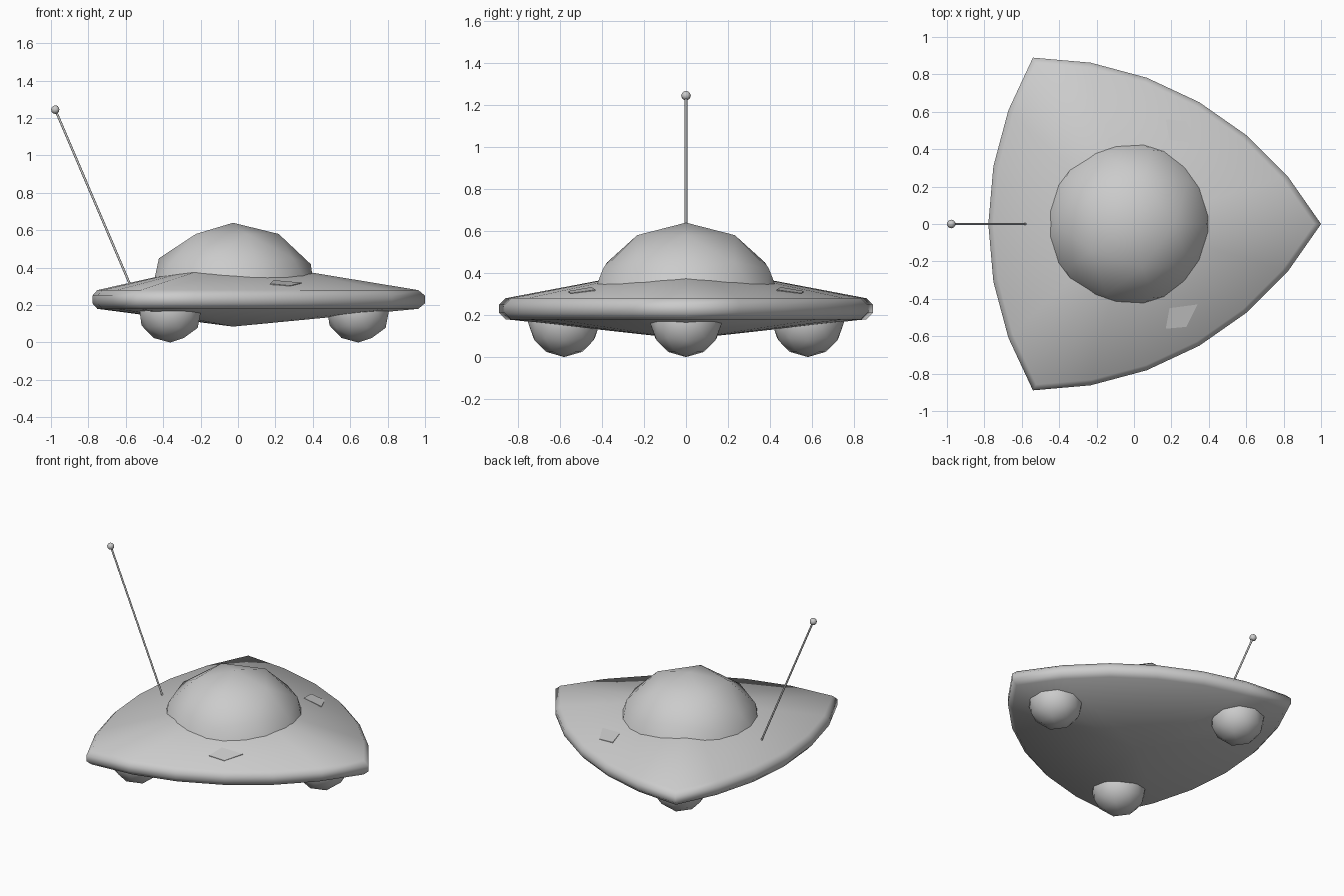
import bpy, bmesh
from math import cos, sin, radians, pi, sqrt
from mathutils import Vector

if "Cube" in bpy.data.objects:
    bpy.data.objects.remove(bpy.data.objects["Cube"])

CX = -0.027                 # centre of the three-cornered hull
CORNER = 1.027              # centre-to-corner distance
TOP, TOP_RIM = 0.443, 0.28  # hull apex and upper rim height


def finish(bm, name, angle=None):
    bmesh.ops.recalc_face_normals(bm, faces=bm.faces)
    mesh = bpy.data.meshes.new(name)
    bm.to_mesh(mesh)
    bm.free()
    obj = bpy.data.objects.new(name, mesh)
    bpy.context.collection.objects.link(obj)
    if angle:
        bpy.ops.object.select_all(action='DESELECT')
        obj.select_set(True)
        bpy.context.view_layer.objects.active = obj
        bpy.ops.object.shade_smooth_by_angle(angle=radians(angle))
    return obj


def ball(name, loc, radius, height, half=False):
    bm = bmesh.new()
    bmesh.ops.create_icosphere(bm, subdivisions=2, radius=1)
    if half:
        low = [v for v in bm.verts if v.co.z < -0.01]
        bmesh.ops.delete(bm, geom=low, context='VERTS')
    bmesh.ops.scale(bm, vec=(radius, radius, height), verts=bm.verts)
    bmesh.ops.translate(bm, vec=loc, verts=bm.verts)
    return finish(bm, name, 60)


# Rounded-triangle outline: three arcs, each centred on the opposite corner
outline = []
for k in range(3):
    a = 2 * pi * k / 3
    opposite = Vector((cos(a + 4 * pi / 3), sin(a + 4 * pi / 3))) * CORNER
    for i in range(6):
        t = a + radians(30 + 10 * i)
        outline.append(opposite + CORNER * sqrt(3) * Vector((cos(t), sin(t))))

# Hull: rings at different heights, closed by two shallow apexes
bm = bmesh.new()
rings = []
for scale, z in ((0.965, 0.18), (1, 0.21), (1, 0.25), (0.965, TOP_RIM)):
    rings.append([bm.verts.new((CX + p.x * scale, p.y * scale, z)) for p in outline])
bottom = bm.verts.new((CX, 0, 0.085))
top = bm.verts.new((CX, 0, TOP))
n = len(outline)
for i in range(n):
    j = (i + 1) % n
    for lo, hi in zip(rings, rings[1:]):
        bm.faces.new((lo[i], lo[j], hi[j], hi[i]))
    bm.faces.new((bottom, rings[0][j], rings[0][i]))
    bm.faces.new((top, rings[-1][i], rings[-1][j]))
finish(bm, "hull", 75)

# Dome and three ball feet
ball("dome", (CX, 0, 0.24), 0.465, 0.40, half=True)
for k in range(3):
    a = 2 * pi * k / 3
    ball(f"foot_{k + 1}", (CX + 0.67 * cos(a), 0.67 * sin(a), 0.165), 0.172, 0.165)

# Leaning antenna with a ball tip
base, tip = Vector((-0.573, 0, 0.30)), Vector((-0.977, 0, 1.245))
axis = tip - base
bm = bmesh.new()
bmesh.ops.create_cone(bm, cap_ends=True, segments=12, radius1=0.006, radius2=0.006,
                      depth=axis.length)
bmesh.ops.rotate(bm, cent=(0, 0, 0), verts=bm.verts,
                 matrix=axis.to_track_quat('Z', 'Y').to_matrix())
bmesh.ops.translate(bm, vec=(base + tip) / 2, verts=bm.verts)
finish(bm, "antenna_rod", 40)
ball("antenna_tip", tip, 0.023, 0.023)

# Thin four-sided plates lying on the sloping hull, mirrored in y
slope = (TOP - TOP_RIM) / 0.727
for side, label in ((1, "back"), (-1, "front")):
    bm = bmesh.new()
    layers = []
    for lift in (-0.010, 0.002):
        layer = []
        for x, y in ((0.19, 0.45), (0.34, 0.43), (0.28, 0.55), (0.17, 0.56)):
            reach = (x - CX) * 0.5 + y * sin(pi / 3)
            layer.append(bm.verts.new((x, side * y, TOP - slope * reach + lift)))
        layers.append(layer)
        bm.faces.new(layer)
    for i in range(4):
        j = (i + 1) % 4
        bm.faces.new((layers[0][i], layers[0][j], layers[1][j], layers[1][i]))
    finish(bm, f"{label}_hull_plate")
